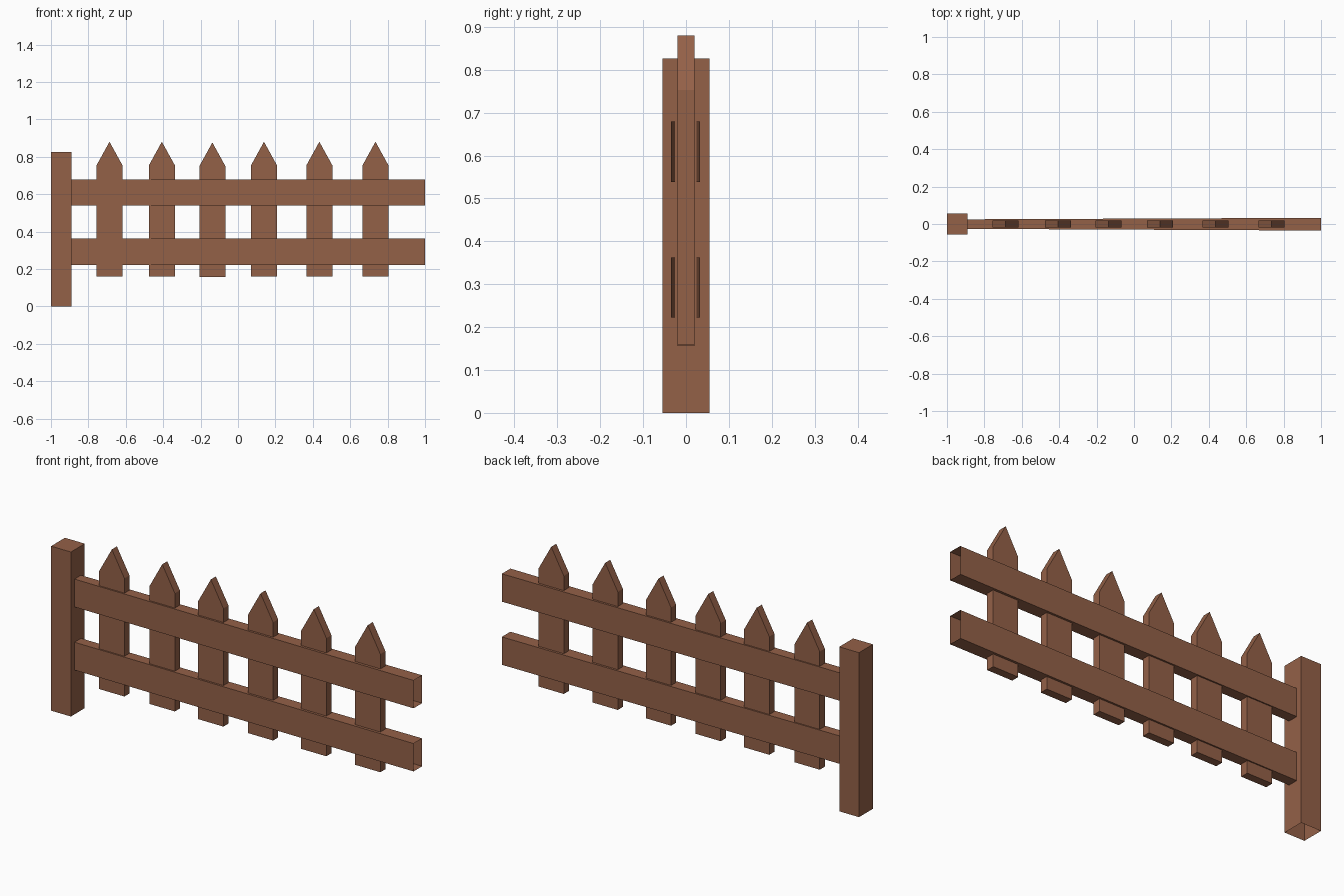
import bpy
import bmesh

if "Cube" in bpy.data.objects:
    bpy.data.objects.remove(bpy.data.objects["Cube"])

# Single wood colour
wood = bpy.data.materials.new("brown wood")
wood.use_nodes = True
colour = (0.296, 0.119, 0.064, 1)
wood.diffuse_color = colour
wood.node_tree.nodes["Principled BSDF"].inputs["Base Color"].default_value = colour


def loft(name, start, end, cap_start=True, cap_end=True):
    """Join two matching outlines with flat sides and optional caps."""
    bm = bmesh.new()
    a = [bm.verts.new(p) for p in start]
    b = [bm.verts.new(p) for p in end]
    for i in range(len(a)):
        j = (i + 1) % len(a)
        bm.faces.new((a[i], a[j], b[j], b[i]))
    if cap_start:
        bm.faces.new(a[::-1])
    if cap_end:
        bm.faces.new(b)
    bmesh.ops.recalc_face_normals(bm, faces=bm.faces)
    mesh = bpy.data.meshes.new(name)
    bm.to_mesh(mesh)
    bm.free()
    mesh.materials.append(wood)
    obj = bpy.data.objects.new(name, mesh)
    bpy.context.collection.objects.link(obj)
    return obj


# End post, hollow underneath
def post_outline(z):
    return [(-1, -0.055, z), (-0.89, -0.055, z), (-0.89, 0.055, z), (-1, 0.055, z)]


loft("post", post_outline(0), post_outline(0.826), cap_start=False)


# Rails: open-ended sleeves that widen away from the post
def rail_outline(x, front, back, low, high):
    return [(x, front, low), (x, back, low), (x, back, high), (x, front, high)]


for name, low in (("lower_rail", 0.222), ("upper_rail", 0.539)):
    high = low + 0.14
    loft(name, rail_outline(-0.89, -0.026, 0.025, low, high),
         rail_outline(1, -0.035, 0.033, low, high), False, False)


# Pointed pickets
def picket_outline(x, y, drop):
    profile = [(-0.07, 0.16), (0.07, 0.16), (0.07, 0.753), (0, 0.88), (-0.07, 0.753)]
    return [(x + dx, y, z - drop) for dx, z in profile]


for i, x in enumerate((-0.687, -0.407, -0.137, 0.139, 0.435, 0.735)):
    drop = 0.004 if i == 2 else 0
    loft(f"picket_{i + 1}", picket_outline(x, -0.02, drop), picket_outline(x, 0.02, drop))
